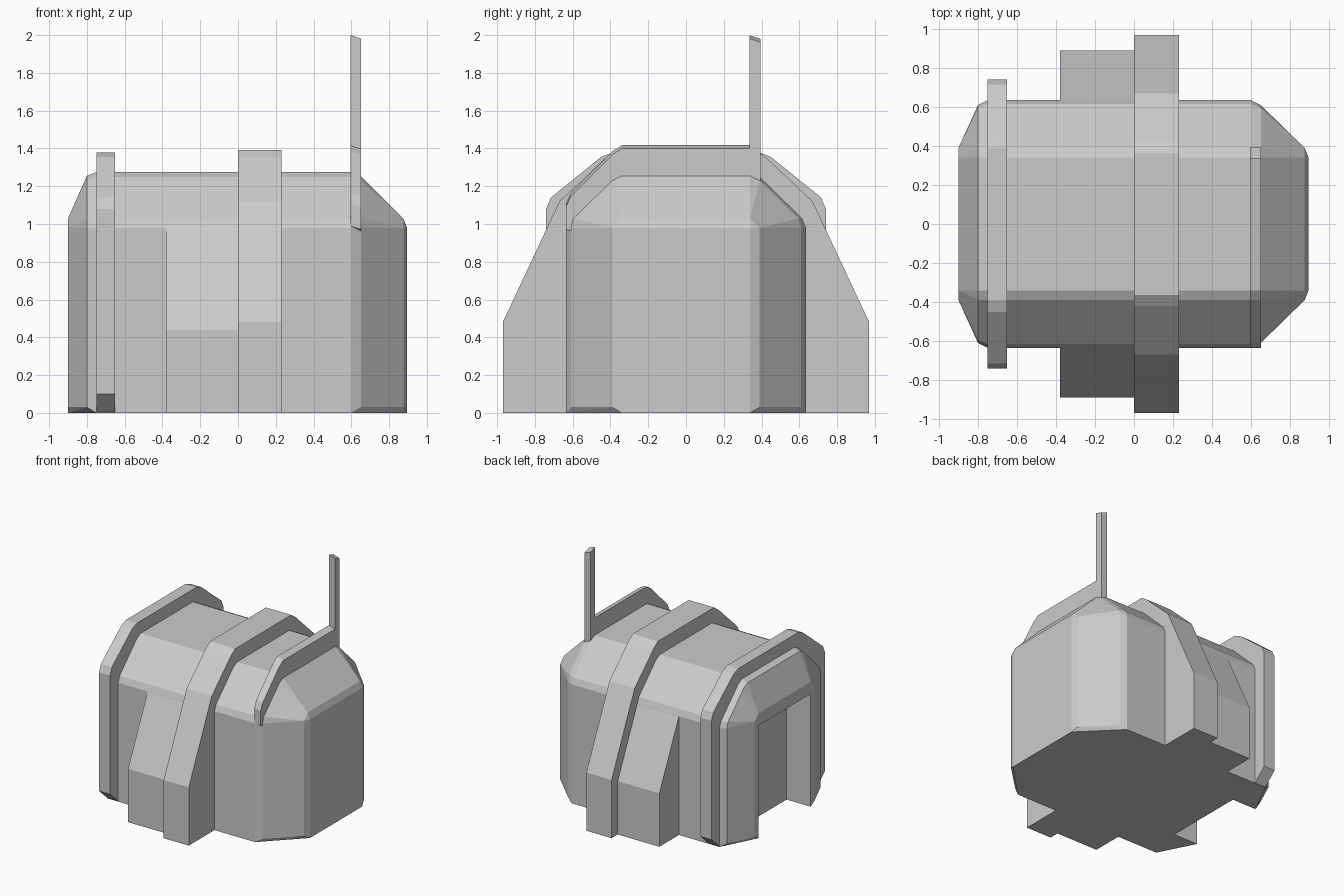
import bpy, bmesh

if "Cube" in bpy.data.objects:
    bpy.data.objects.remove(bpy.data.objects["Cube"])


def finish(name, bm):
    bmesh.ops.recalc_face_normals(bm, faces=bm.faces[:])
    mesh = bpy.data.meshes.new(name)
    bm.to_mesh(mesh)
    bm.free()
    obj = bpy.data.objects.new(name, mesh)
    bpy.context.collection.objects.link(obj)
    return obj


def prism(name, profile, x0, x1, drop=0.0):
    """Extrude a (y, z) profile from x0 to x1; drop lowers the x1 side."""
    bm = bmesh.new()
    face = bm.faces.new([bm.verts.new((x0, y, z)) for y, z in profile])
    ext = bmesh.ops.extrude_face_region(bm, geom=[face])
    for v in ext["geom"]:
        if isinstance(v, bmesh.types.BMVert):
            v.co.x = x1
            v.co.z -= drop
    return finish(name, bm)


def mirrored(half):
    """Close a half profile (outside to top) across y = 0."""
    return half + [(-y, z) for y, z in reversed(half)]


# Main shell: convex hull of chamfered cross-sections along x
sections = {
    -0.90: [(0.34, 0), (0.39, 0.03), (0.39, 0.98), (0.34, 1.03)],
    -0.80: [(0.61, 0.03), (0.61, 0.98), (0.595, 1.03), (0.39, 1.23), (0.34, 1.255)],
    -0.75: [(0.635, 0), (0.635, 0.98), (0.615, 1.03), (0.39, 1.25), (0.34, 1.275)],
    0.60: [(0.635, 0), (0.635, 0.98), (0.615, 1.03), (0.39, 1.25), (0.34, 1.275)],
    0.65: [(0.61, 0.03), (0.61, 0.98), (0.595, 1.03), (0.39, 1.23), (0.34, 1.255)],
    0.875: [(0.39, 0.03), (0.39, 0.98), (0.34, 1.03)],
    0.895: [(0.34, 0), (0.34, 0.98)],
}
bm = bmesh.new()
for x, pts in sections.items():
    for y, z in pts:
        for s in (-1, 1):
            bm.verts.new((x, s * y, z))
hull = bmesh.ops.convex_hull(bm, input=bm.verts[:])
bmesh.ops.delete(bm, geom=[v for v in bm.verts if not v.link_faces], context='VERTS')
bmesh.ops.dissolve_limit(bm, angle_limit=0.03, verts=bm.verts[:], edges=bm.edges[:])
shell = finish("main_shell", bm)

# Doorway recess in the left end
cutter = prism("doorway_cutter",
               [(-0.34, -0.1), (0.34, -0.1), (0.34, 0.93), (-0.34, 0.93)], -1.1, -0.68)
cutter.hide_render = True
cutter.hide_viewport = False
mod = shell.modifiers.new("doorway", 'BOOLEAN')
mod.operation = 'DIFFERENCE'
mod.solver = 'EXACT'
mod.object = cutter
bpy.context.view_layer.objects.active = shell
bpy.ops.object.modifier_apply(modifier=mod.name)
bpy.data.objects.remove(cutter)

# Arch framing the door end
outer = mirrored([(0.63, 0), (0.74, 0.1), (0.74, 1.08), (0.715, 1.14), (0.45, 1.355), (0.39, 1.378)])
inner = mirrored([(0.6, 0), (0.6, 0.97), (0.36, 1.2)])
prism("door_arch", outer + inner[::-1], -0.75, -0.65)

# Central rib with splayed legs
prism("central_rib",
      mirrored([(0.97, 0), (0.97, 0.48), (0.67, 1.12), (0.42, 1.355), (0.365, 1.393)]), 0, 0.23)

# Side buttresses next to the rib
for side, s in (("front", -1), ("back", 1)):
    prism(side + "_buttress",
          [(s * y, z) for y, z in [(0.89, 0), (0.89, 0.44), (0.62, 1.01), (0.58, 0.9), (0.58, 0)]],
          -0.38, 0)

# Roof fin with the antenna mast
prism("antenna_fin",
      [(-0.605, 0.98), (-0.635, 0.99), (-0.635, 1.11), (-0.61, 1.165), (-0.39, 1.385),
       (-0.34, 1.417), (0.335, 1.417), (0.335, 2.0), (0.395, 1.98), (0.395, 1.22),
       (0.34, 1.23), (-0.34, 1.23), (-0.39, 1.2), (-0.58, 1.02)],
      0.595, 0.65, drop=0.018)
